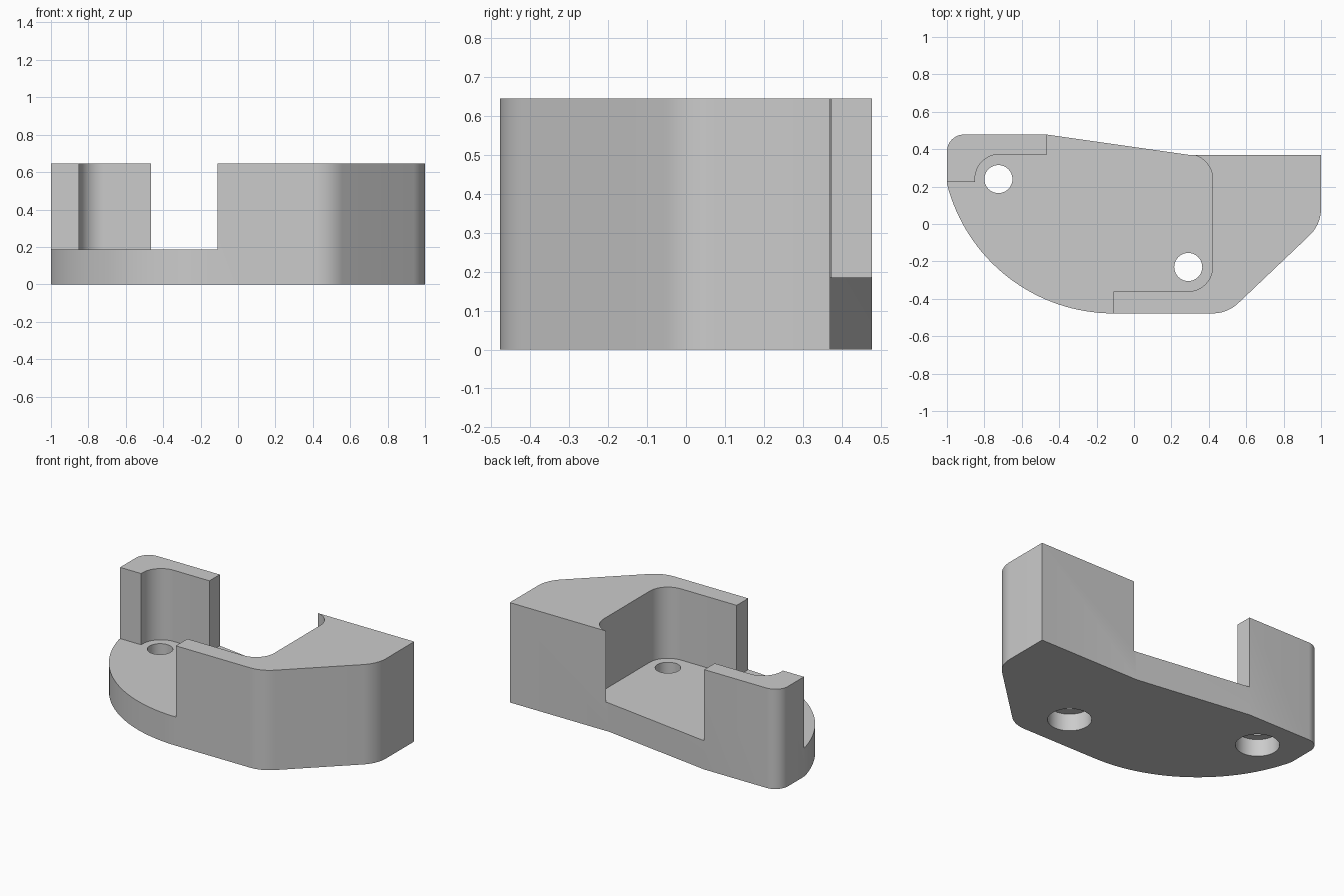
import bpy, bmesh
from math import cos, sin, radians

if "Cube" in bpy.data.objects:
    bpy.data.objects.remove(bpy.data.objects["Cube"], do_unlink=True)

HEIGHT = 0.645
FLOOR = 0.185
HALF_DEPTH = 0.478
HOLES = [(-0.725, 0.24), (0.29, -0.23)]

grey = bpy.data.materials.new("plain grey")
grey.use_nodes = True
grey.diffuse_color = (0.6, 0.6, 0.6, 1)
grey.node_tree.nodes["Principled BSDF"].inputs["Base Color"].default_value = (0.6, 0.6, 0.6, 1)


def arc(cx, cy, r, start, end, steps=12):
    angles = [radians(start + (end - start) * i / steps) for i in range(steps + 1)]
    return [(cx + r * cos(a), cy + r * sin(a)) for a in angles]


def prism(name, outline, bottom, top):
    """Extrude a flat outline straight up into a solid."""
    bm = bmesh.new()
    face = bm.faces.new([bm.verts.new((x, y, bottom)) for x, y in outline])
    result = bmesh.ops.extrude_face_region(bm, geom=[face])
    moved = [v for v in result["geom"] if isinstance(v, bmesh.types.BMVert)]
    bmesh.ops.translate(bm, verts=moved, vec=(0, 0, top - bottom))
    bmesh.ops.recalc_face_normals(bm, faces=bm.faces)
    mesh = bpy.data.meshes.new(name)
    bm.to_mesh(mesh)
    bm.free()
    mesh.materials.append(grey)
    obj = bpy.data.objects.new(name, mesh)
    bpy.context.collection.objects.link(obj)
    return obj


def cut(target, cutter):
    """Subtract the cutter, then discard it."""
    cutter.hide_render = True
    mod = target.modifiers.new(cutter.name, "BOOLEAN")
    mod.operation = "DIFFERENCE"
    mod.solver = "EXACT"
    mod.object = cutter
    bpy.context.view_layer.objects.active = target
    bpy.ops.object.modifier_apply(modifier=mod.name)
    bpy.data.objects.remove(cutter, do_unlink=True)


# Full-height body with its curved flank and rounded corners
body_outline = (
    arc(-0.11, 0.44, 0.918, 194.2, 270, 32)
    + arc(0.42, -0.278, 0.2, -90, -46.5)
    + arc(0.8, 0.083, 0.2, -46.5, 0)
    + [(1, 0.37), (0.29, 0.37), (-0.465, HALF_DEPTH)]
    + arc(-0.91, 0.388, 0.09, 90, 180)
)
bracket = prism("bracket_body", body_outline, 0, HEIGHT)

# Open pocket between the corner post and the large block
pocket_outline = (
    [(-1.2, -0.7), (-0.11, -0.7), (-0.11, -0.36)]
    + arc(0.29, -0.23, 0.13, -90, 0)
    + arc(0.29, 0.242, 0.13, 0, 90)
    + [(0.29, 0.7), (-0.465, 0.7), (-0.465, 0.372)]
    + arc(-0.72, 0.242, 0.13, 90, 180)
    + [(-0.85, 0.225), (-1.2, 0.225)]
)
cut(bracket, prism("pocket_cutter", pocket_outline, FLOOR, 1))

# Screw holes, counterbored from underneath
for x, y in HOLES:
    shaft = arc(x, y, 0.075, 0, 360, 40)[:-1]
    bore = arc(x, y, 0.127, 0, 360, 40)[:-1]
    cut(bracket, prism("shaft_cutter", shaft, -0.1, 0.3))
    cut(bracket, prism("counterbore_cutter", bore, -0.1, 0.11))

# Smooth curves, sharp edges
bpy.ops.object.select_all(action="DESELECT")
bracket.select_set(True)
bpy.context.view_layer.objects.active = bracket
bpy.ops.object.shade_smooth_by_angle(angle=radians(20))
